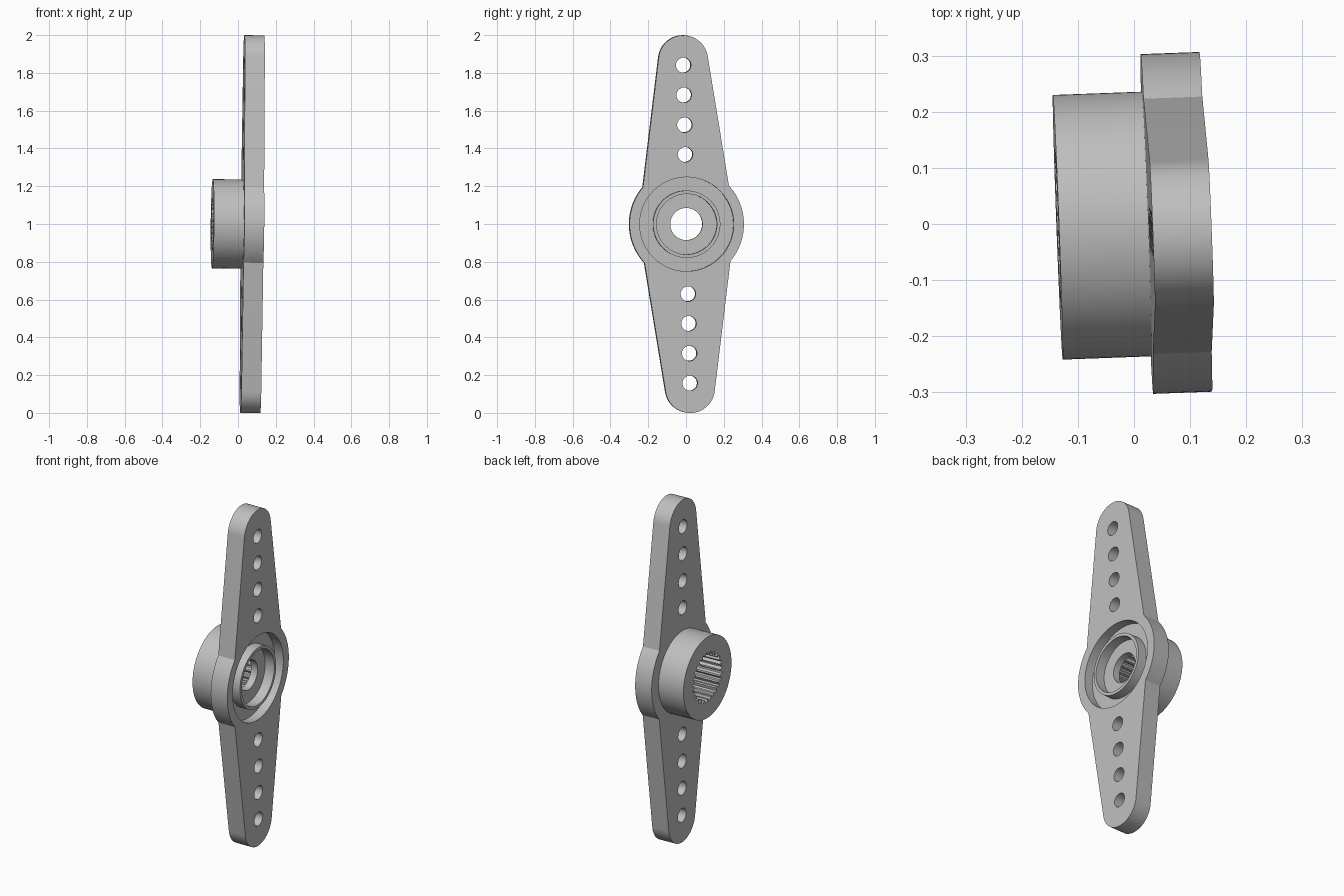
import bpy
import bmesh
import math
from mathutils import Matrix, Vector

cube = bpy.data.objects.get("Cube")
if cube:
    bpy.data.objects.remove(cube, do_unlink=True)

THICK = 0.105        # arm plate thickness
HUB_R = 0.303        # round middle of the plate
POCKET_R = 0.249     # recess in the front of the hub
TIP_R = 0.131        # rounded arm ends
TIP_C = 0.869
TEETH = 25

# Local frame: X across the arm, Y along the arm, Z along the shaft, slightly tilted
axis = Vector((1, 0.037, -0.01)).normalized()
across = Vector((0.011, -0.0208, 1)).cross(axis).normalized()
along = axis.cross(across)
frame = Matrix((across, along, axis)).transposed().to_4x4()
frame.translation = (0.023, 0, 1)

grey = bpy.data.materials.new("light grey plastic")
grey.use_nodes = True
colour = (0.52, 0.52, 0.52, 1)
grey.diffuse_color = colour
grey.node_tree.nodes["Principled BSDF"].inputs["Base Color"].default_value = colour


def arc(cx, cy, r, start, end, steps):
    """Points along an arc, angles in radians."""
    angles = [start + (end - start) * i / steps for i in range(steps + 1)]
    return [(cx + r * math.cos(a), cy + r * math.sin(a)) for a in angles]


def circle(cx, cy, r, steps):
    return arc(cx, cy, r, 0, math.tau, steps)[:-1]


def finish(name, bm):
    """Place the part in the tilted frame and smooth its round sides."""
    bmesh.ops.remove_doubles(bm, verts=bm.verts, dist=0.0001)
    bmesh.ops.recalc_face_normals(bm, faces=bm.faces)
    bm.transform(frame)
    mesh = bpy.data.meshes.new(name)
    bm.to_mesh(mesh)
    bm.free()
    mesh.materials.append(grey)
    obj = bpy.data.objects.new(name, mesh)
    bpy.context.collection.objects.link(obj)
    bpy.ops.object.select_all(action='DESELECT')
    obj.select_set(True)
    bpy.context.view_layer.objects.active = obj
    bpy.ops.object.shade_smooth_by_angle(angle=math.radians(30))


# Arm plate: hub arc, tapered side and rounded tip, repeated by a half turn
taper = 0.137
joint = math.asin(0.2 / HUB_R)
half = arc(0, 0, HUB_R, -joint, joint, 24)
half += arc(0, TIP_C, TIP_R, taper, math.pi - taper, 32)
outline = half + [(-x, -y) for x, y in half]
loops = [outline, circle(0, 0, POCKET_R, 100)]
for offset in (0.369, 0.526, 0.684, 0.842):
    loops += [circle(0, side * offset, 0.04, 32) for side in (1, -1)]

curve = bpy.data.curves.new("arm_profile", 'CURVE')
curve.dimensions = '2D'
curve.fill_mode = 'BOTH'
curve.extrude = THICK / 2
for loop in loops:
    spline = curve.splines.new('POLY')
    spline.points.add(len(loop) - 1)
    spline.use_cyclic_u = True
    for point, (x, y) in zip(spline.points, loop):
        point.co = (x, y, 0, 1)
profile = bpy.data.objects.new("arm_profile", curve)
bpy.context.collection.objects.link(profile)
bpy.context.view_layer.update()
filled = profile.evaluated_get(bpy.context.evaluated_depsgraph_get()).to_mesh()
bm = bmesh.new()
bm.from_mesh(filled)
bpy.data.objects.remove(profile, do_unlink=True)
bpy.data.curves.remove(curve)
bm.transform(Matrix.Translation((0, 0, THICK / 2)))
finish("arm_plate", bm)

# Hub: turned section with front groove, raised ring, web, toothed bore and collar
BORE = None          # marks the toothed radius
section = [(POCKET_R, 0.05), (0.178, 0.05), (0.178, THICK), (0.16, THICK),
           (0.16, 0.047), (0.085, 0.047), (0.085, 0.005), (BORE, 0.005),
           (BORE, -0.159), (0.236, -0.159), (0.236, 0), (POCKET_R, 0)]
bm = bmesh.new()
rings = []
steps = TEETH * 4
for i in range(steps):
    a = math.tau * i / steps
    tooth = 0.145 if i % 4 < 2 else 0.128
    radii = [(tooth if r is BORE else r, z) for r, z in section]
    rings.append([bm.verts.new((r * math.cos(a), r * math.sin(a), z)) for r, z in radii])
for i, ring in enumerate(rings):
    following = rings[(i + 1) % steps]
    for j in range(len(section) - 1):
        bm.faces.new((ring[j], ring[j + 1], following[j + 1], following[j]))
finish("splined_hub", bm)
